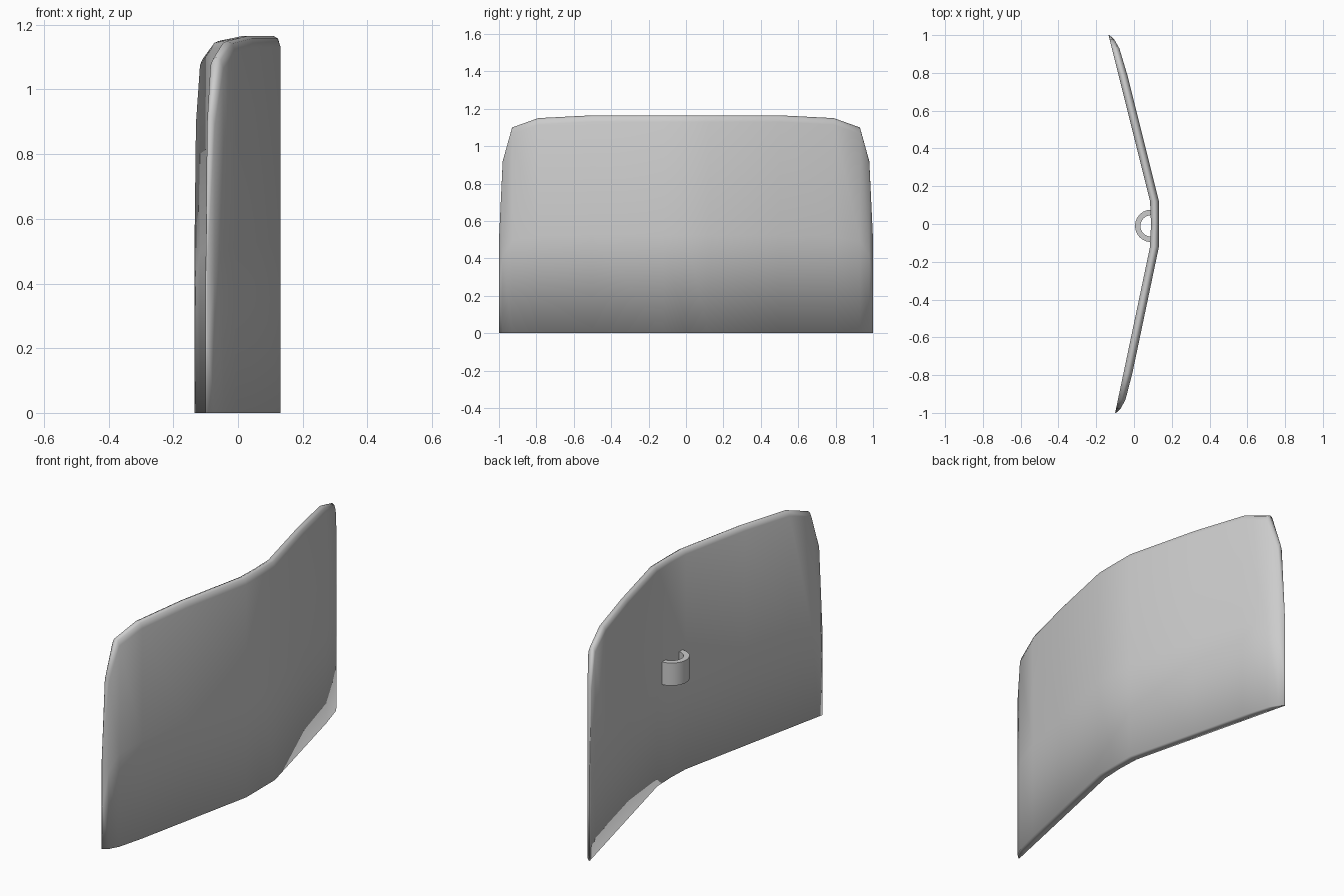
import bpy, bmesh, math

if "Cube" in bpy.data.objects:
    bpy.data.objects.remove(bpy.data.objects["Cube"])


def make_object(name, bm):
    bmesh.ops.recalc_face_normals(bm, faces=bm.faces)
    mesh = bpy.data.meshes.new(name)
    bm.to_mesh(mesh)
    bm.free()
    obj = bpy.data.objects.new(name, mesh)
    bpy.context.collection.objects.link(obj)
    return obj


def bridge_loops(bm, loops):
    """Skin a row of closed loops and cap both ends."""
    for a, b in zip(loops, loops[1:]):
        n = len(a)
        for i in range(n):
            bm.faces.new((a[i], a[(i + 1) % n], b[(i + 1) % n], b[i]))
    bm.faces.new(loops[0])
    bm.faces.new(loops[-1])


def bend(y, centre, knee):
    """Plan curve: flat middle with two swept-back wings."""
    a = abs(y)
    if a < 0.12:
        return centre + (knee - centre) * a / 0.12
    return knee - (0.25 if y > 0 else 0.21) * (a - 0.12)


# Bent panel: (distance from middle, top height, thickness factor)
half = [(0.0, 1.165, 1), (0.12, 1.165, 1), (0.5, 1.165, 1), (0.79, 1.15, 1),
        (0.93, 1.10, 0.85), (0.98, 0.92, 0.5), (1.0, 0.5, 0.1)]
columns = [(-y, t, w) for y, t, w in reversed(half[1:])] + half

bm = bmesh.new()
loops = []
for y, top, w in columns:
    x_in = bend(y, 0.09, 0.085)
    t = w * (bend(y, 0.132, 0.132) - x_in)
    section = [(0, 0), (0, 0.45 * top), (0, top - 0.025), (0.2, top - 0.006),
               (0.5, top), (0.8, top - 0.008), (1, top - 0.035),
               (1, 0.45 * top), (1, 0)]
    loops.append([bm.verts.new((x_in + f * t, y, z)) for f, z in section])
bridge_loops(bm, loops)
panel = make_object("bent_panel", bm)
for p in panel.data.polygons:
    p.use_smooth = True

# Half-ring grip on the hollow side
bm = bmesh.new()
loops = []
steps = 12
for i in range(steps + 1):
    a = math.pi * (0.5 + i / steps)
    loops.append([bm.verts.new((0.091 + r * math.cos(a), -0.01 + r * math.sin(a), z))
                  for r, z in ((0.086, 0.523), (0.086, 0.643), (0.057, 0.643), (0.057, 0.523))])
bridge_loops(bm, loops)
grip = make_object("grip", bm)
bpy.ops.object.select_all(action='DESELECT')
grip.select_set(True)
bpy.context.view_layer.objects.active = grip
bpy.ops.object.shade_smooth_by_angle(angle=math.radians(35))
